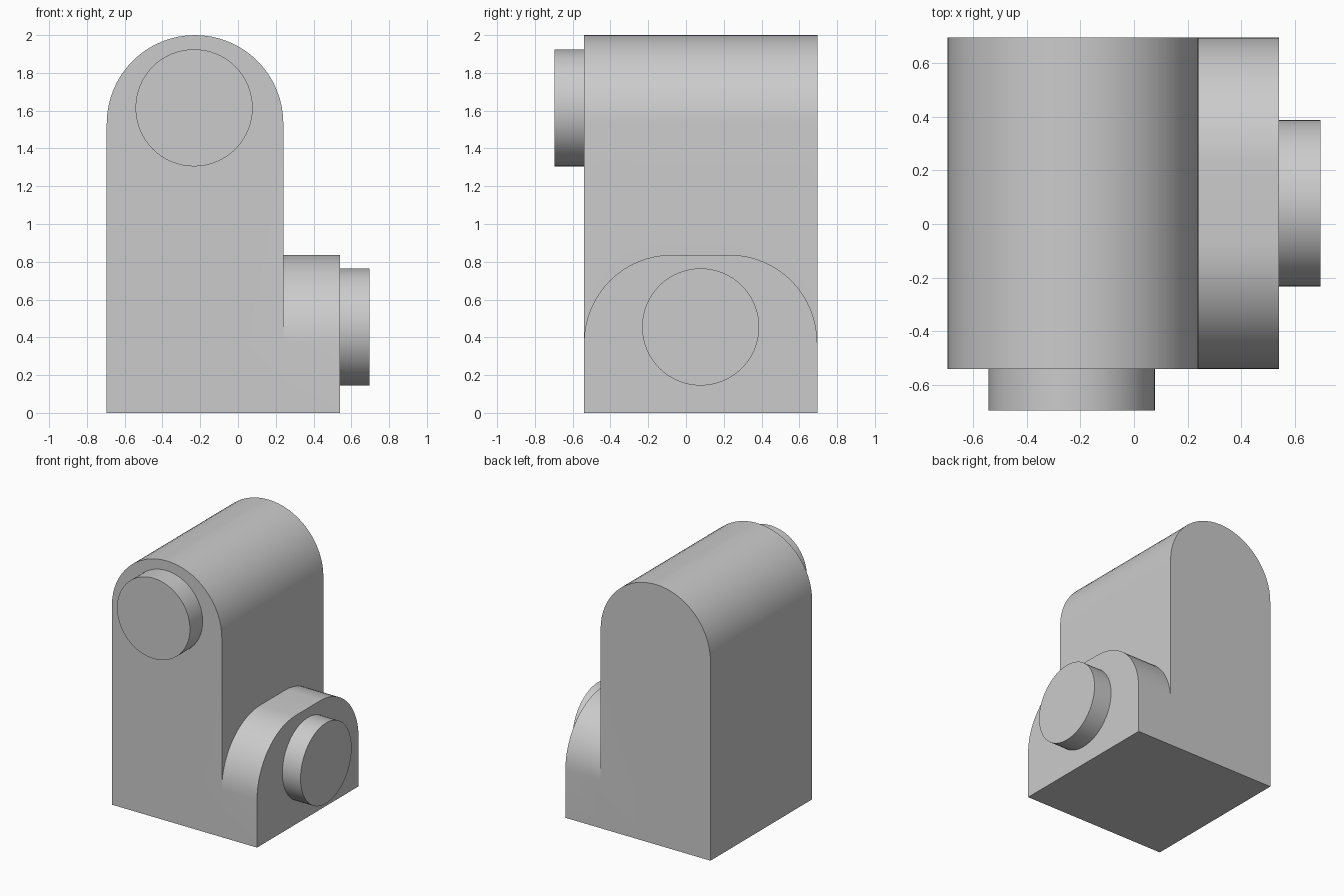
import bpy, bmesh
from math import pi, sin, cos, radians

if "Cube" in bpy.data.objects:
    bpy.data.objects.remove(bpy.data.objects["Cube"])

X0, X1, X2 = -0.695, 0.24, 0.54     # left side, tower side, shoulder end
Y0, Y1 = -0.54, 0.695               # front and back
R_TOWER = (X1 - X0) / 2
R_SHOULDER = 0.467
SEGS = 32


def arch(a, b, top, r):
    """Rectangle from a to b standing on 0, with both upper corners rounded."""
    pts = [(a, 0), (b, 0)]
    n = SEGS // 2
    for cx, start in ((b - r, 0), (a + r, pi / 2)):
        for i in range(n + 1):
            t = start + pi / 2 * i / n
            pts.append((cx + r * cos(t), top - r + r * sin(t)))
    return pts


def prism(name, profile, place, d0, d1):
    """Extrude a profile from depth d0 to d1; place maps (u, v, d) to xyz."""
    bm = bmesh.new()
    face = bm.faces.new([bm.verts.new(place(u, v, d0)) for u, v in profile])
    ext = bmesh.ops.extrude_face_region(bm, geom=[face], use_keep_orig=True)
    shift = [b - a for a, b in zip(place(0, 0, d0), place(0, 0, d1))]
    verts = [g for g in ext["geom"] if isinstance(g, bmesh.types.BMVert)]
    bmesh.ops.translate(bm, verts=verts, vec=shift)
    bmesh.ops.remove_doubles(bm, verts=bm.verts, dist=1e-5)
    bmesh.ops.recalc_face_normals(bm, faces=bm.faces)
    mesh = bpy.data.meshes.new(name)
    bm.to_mesh(mesh)
    bm.free()
    obj = bpy.data.objects.new(name, mesh)
    bpy.context.collection.objects.link(obj)
    return obj


def activate(obj):
    bpy.ops.object.select_all(action='DESELECT')
    obj.select_set(True)
    bpy.context.view_layer.objects.active = obj


def smooth(obj):
    activate(obj)
    bpy.ops.object.shade_smooth_by_angle(angle=radians(30))


def disc(name, location, rotation):
    bpy.ops.mesh.primitive_cylinder_add(vertices=64, radius=0.31, depth=0.155,
                                        location=location, rotation=rotation)
    obj = bpy.context.object
    obj.name = name
    smooth(obj)


# Body: tall round-topped tower joined with a low rounded shoulder
body = prism("body", arch(X0, X1, 2.0, R_TOWER - 1e-4),
             lambda u, v, d: (u, d, v), Y0, Y1)
shoulder = prism("shoulder", arch(Y0, Y1, 0.837, R_SHOULDER),
                 lambda u, v, d: (d, u, v), -0.2, X2)
activate(body)
union = body.modifiers.new("join_shoulder", 'BOOLEAN')
union.operation = 'UNION'
union.solver = 'EXACT'
union.object = shoulder
bpy.ops.object.modifier_apply(modifier=union.name)
bpy.data.objects.remove(shoulder)
smooth(body)

# Round bosses on the front of the tower and the end of the shoulder
disc("front_boss", ((X0 + X1) / 2 - 0.005, Y0 - 0.0775, 1.615), (pi / 2, 0, 0))
disc("side_boss", (X2 + 0.0775, (Y0 + Y1) / 2, 0.455), (0, pi / 2, 0))
